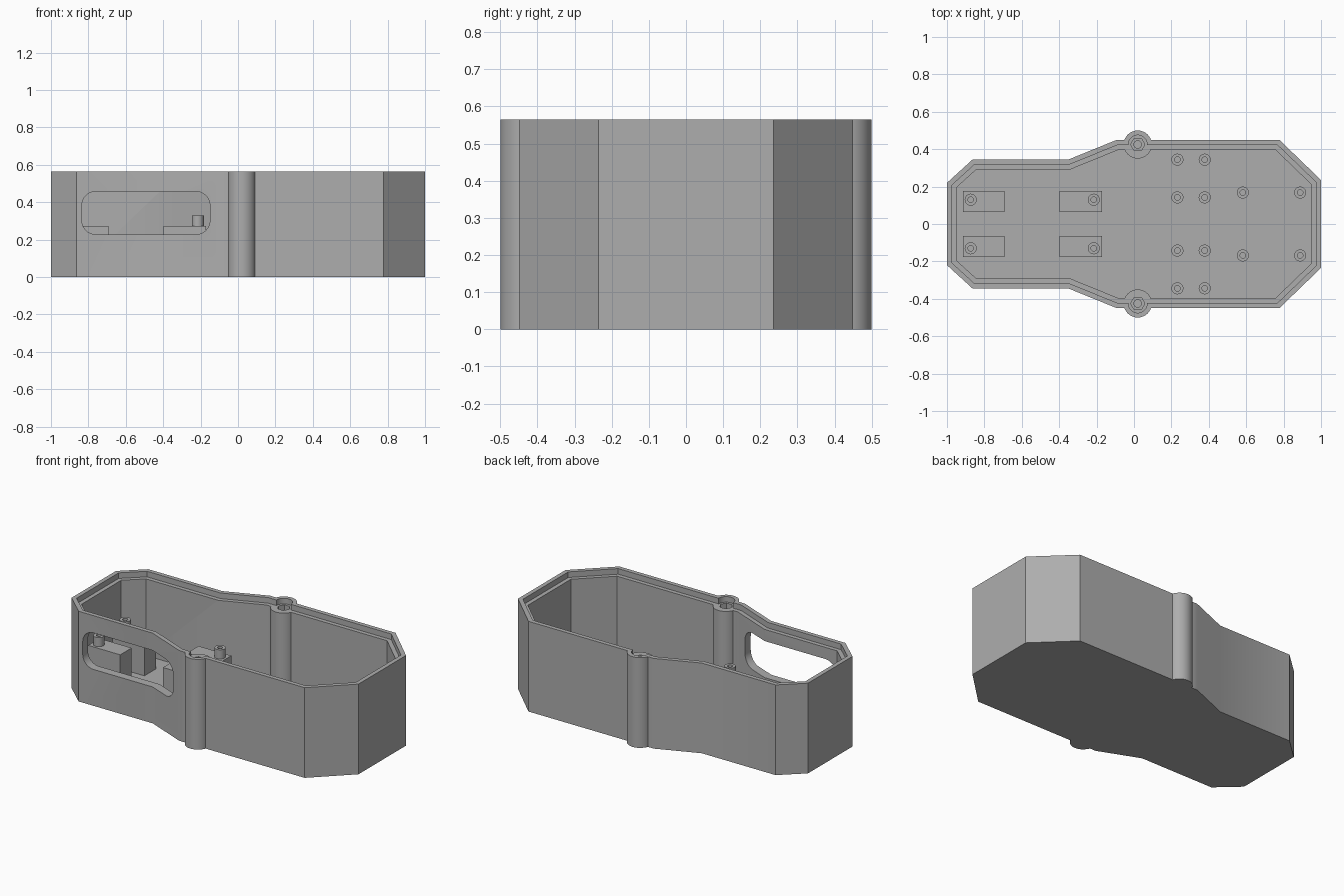
import bpy, bmesh, math
from mathutils import Vector, Matrix

if "Cube" in bpy.data.objects:
    bpy.data.objects.remove(bpy.data.objects["Cube"])

H, FLOOR, LEDGE = 0.565, 0.05, 0.035
grey = bpy.data.materials.new("grey_plastic")
grey.diffuse_color = (0.42, 0.42, 0.42, 1)
grey.use_nodes = True
grey.node_tree.nodes["Principled BSDF"].inputs["Base Color"].default_value = grey.diffuse_color

# outline: back half, mirrored to the front
half = [(-1, 0.22), (-0.863, 0.345), (-0.35, 0.345), (-0.092, 0.45), (0.777, 0.45), (1, 0.235)]
outline = half + [(x, -y) for x, y in reversed(half)]      # clockwise from above


def inset(pts, d):
    """Mitred inset of a clockwise outline."""
    out = []
    for i, p in enumerate(pts):
        p = Vector(p)
        a = (p - Vector(pts[i - 1])).normalized()
        b = (Vector(pts[(i + 1) % len(pts)]) - p).normalized()
        na, nb = Vector((a.y, -a.x)), Vector((b.y, -b.x))
        out.append(tuple(p + (na + nb) * d / (1 + na.dot(nb))))
    return out


def circle(x, y, r, n=48):
    return [(x + r * math.cos(math.tau * i / n), y + r * math.sin(math.tau * i / n)) for i in range(n)]


def prism(name, pts, z0, z1):
    bm = bmesh.new()
    f = bm.faces.new([bm.verts.new((x, y, z0)) for x, y in pts])
    top = bmesh.ops.extrude_face_region(bm, geom=[f])["geom"]
    bmesh.ops.translate(bm, vec=(0, 0, z1 - z0), verts=[v for v in top if isinstance(v, bmesh.types.BMVert)])
    bmesh.ops.recalc_face_normals(bm, faces=bm.faces)
    me = bpy.data.meshes.new(name)
    bm.to_mesh(me)
    bm.free()
    ob = bpy.data.objects.new(name, me)
    bpy.context.collection.objects.link(ob)
    me.materials.append(grey)
    return ob


def boolean(ob, tool, op):
    bpy.context.view_layer.objects.active = ob
    m = ob.modifiers.new(op, 'BOOLEAN')
    m.operation, m.solver, m.object = op, 'EXACT', tool
    bpy.ops.object.modifier_apply(modifier=m.name)
    bpy.data.objects.remove(tool)


def smooth(ob):
    bpy.ops.object.select_all(action='DESELECT')
    ob.select_set(True)
    bpy.context.view_layer.objects.active = ob
    bpy.ops.object.shade_smooth_by_angle(angle=math.radians(25))


# hollow case
case = prism("case_shell", outline, 0, H)
boolean(case, prism("cavity", inset(outline, 0.053), FLOOR, H + 0.1), 'DIFFERENCE')

# screw columns joined to the side walls
BX, BY = 0.02, 0.425
for s in (1, -1):
    boolean(case, prism("column", circle(BX, s * BY, 0.075), 0, H), 'UNION')

# lid ledge around the rim and over the columns
boolean(case, prism("ledge", inset(outline, 0.027), H - LEDGE, H + 0.1), 'DIFFERENCE')
for s in (1, -1):
    boolean(case, prism("column_ledge", circle(BX, s * BY, 0.05), H - LEDGE, H + 0.1), 'DIFFERENCE')
    boolean(case, prism("nut_pocket", circle(BX, s * BY, 0.038, 6), H - LEDGE - 0.04, H + 0.1), 'DIFFERENCE')
    boolean(case, prism("screw_hole", circle(BX, s * BY, 0.02, 32), 0.1, H + 0.1), 'DIFFERENCE')

# rounded window in the front wall
x0, x1, z0, z1, r = -0.835, -0.15, 0.228, 0.457, 0.075
corners = [(x1 - r, z1 - r), (x0 + r, z1 - r), (x0 + r, z0 + r), (x1 - r, z0 + r)]
profile = [(cx + r * math.cos(a), cz + r * math.sin(a))
           for k, (cx, cz) in enumerate(corners)
           for a in [math.pi / 2 * (k + i / 10) for i in range(11)]]
window = prism("window", profile, 0.25, 0.6)
window.data.transform(Matrix.Rotation(math.pi / 2, 4, 'X'))   # profile height to z, depth to -y
boolean(case, window, 'DIFFERENCE')
smooth(case)


# hollow standoff pegs
def standoff(name, x, y, z):
    ob = prism(name, circle(x, y, 0.032, 32), z, z + 0.057)
    boolean(ob, prism("peg_hole", circle(x, y, 0.015, 24), z + 0.005, z + 0.1), 'DIFFERENCE')
    smooth(ob)


for s in (1, -1):
    # tall mounting blocks with pegs
    for bx0, bx1, px in ((-0.915, -0.693, -0.873), (-0.397, -0.17, -0.215)):
        box = [(bx0, s * 0.063), (bx1, s * 0.063), (bx1, s * 0.176), (bx0, s * 0.176)]
        prism("mounting_block", box, FLOOR - 0.01, 0.273)
        standoff("block_standoff", px, s * 0.13, 0.273)
    # floor pegs
    for x, y in ((0.232, 0.344), (0.378, 0.344), (0.232, 0.142), (0.378, 0.142), (0.582, 0.168), (0.888, 0.168)):
        standoff("floor_standoff", x, s * y, FLOOR)
